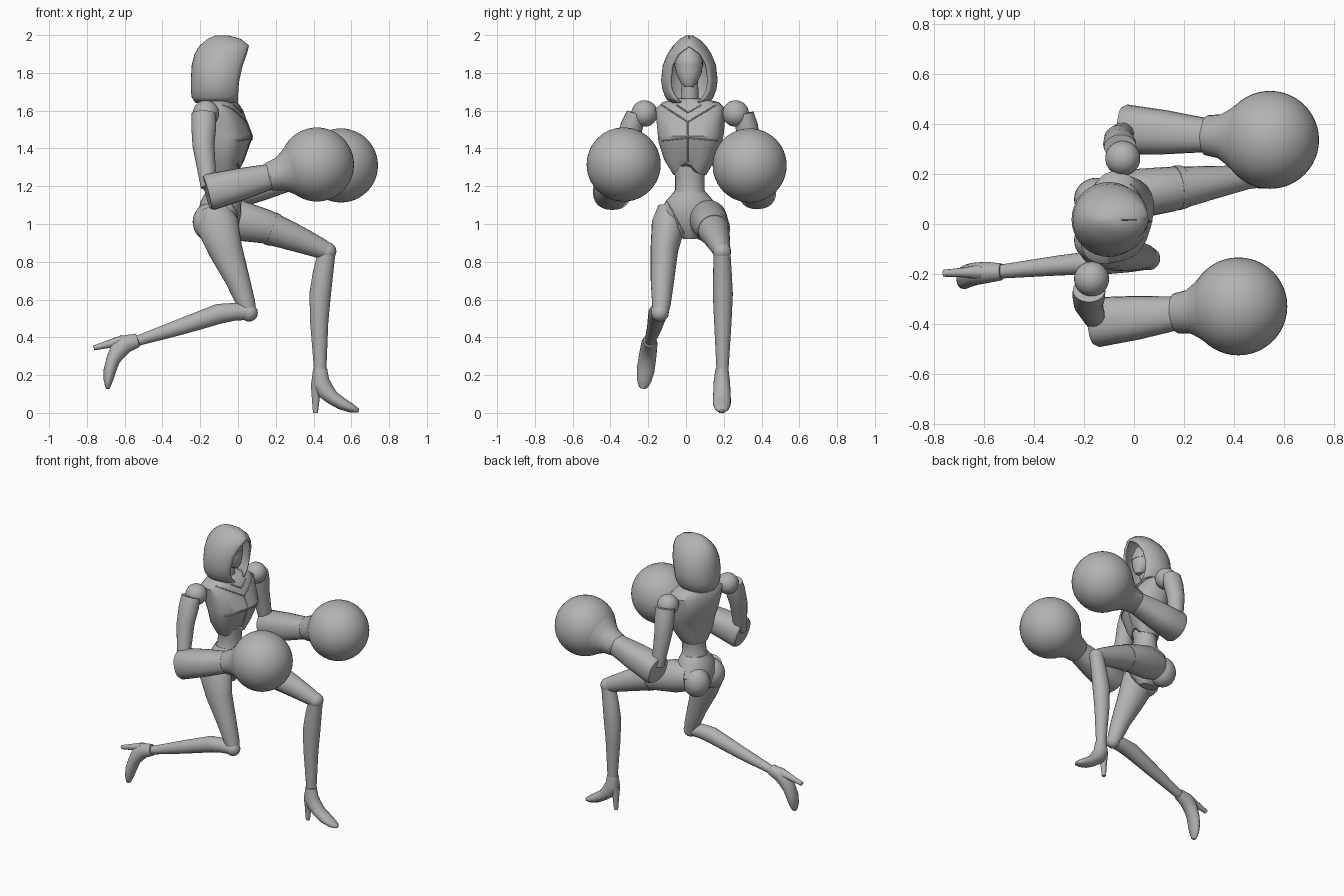
import bpy, bmesh
from math import pi, sin, cos, asin, radians, copysign
from mathutils import Vector, Matrix

if "Cube" in bpy.data.objects:
    bpy.data.objects.remove(bpy.data.objects["Cube"])

GREY = (0.45, 0.45, 0.45, 1)
mat = bpy.data.materials.new("plain_grey")
mat.use_nodes = True
mat.diffuse_color = GREY
mat.node_tree.nodes["Principled BSDF"].inputs["Base Color"].default_value = GREY


def finish(name, bm, angle=35):
    bmesh.ops.recalc_face_normals(bm, faces=bm.faces)
    me = bpy.data.meshes.new(name)
    bm.to_mesh(me)
    bm.free()
    ob = bpy.data.objects.new(name, me)
    bpy.context.collection.objects.link(ob)
    me.materials.append(mat)
    bpy.ops.object.select_all(action="DESELECT")
    ob.select_set(True)
    bpy.context.view_layer.objects.active = ob
    bpy.ops.object.shade_smooth_by_angle(angle=radians(angle))
    return ob


def loft(name, rings, side=(0, 1, 0), flat=False, power=1.0, sides=24, matrix=None, lift=0):
    """Skin rings of (x, y, z, half width, half depth) along a path."""
    bm = bmesh.new()
    pts = [Vector(r[:3]) for r in rings]
    loops = []
    for i, r in enumerate(rings):
        t = pts[min(i + 1, len(pts) - 1)] - pts[max(i - 1, 0)]
        t = Vector((0, 0, 1)) if flat else t.normalized()
        u = Vector(side)
        u = (u - t * u.dot(t)).normalized()
        v = u.cross(t)
        loop = []
        for k in range(sides):
            a = 2 * pi * k / sides
            c, s = cos(a), sin(a)
            co = (pts[i] + u * r[3] * copysign(abs(c) ** power, c)
                  + v * r[4] * copysign(abs(s) ** power, s))
            if i == 0 and lift:  # arch the front of the lower rim
                co.z += lift * max(0, s) ** 6
            loop.append(bm.verts.new(co))
        loops.append(loop)
    for a, b in zip(loops, loops[1:]):
        for k in range(sides):
            n = (k + 1) % sides
            bm.faces.new((a[k], a[n], b[n], b[k]))
    bm.faces.new(loops[0])
    bm.faces.new(loops[-1])
    if matrix:
        bm.transform(matrix)
    return finish(name, bm)


def ball(name, center, size, segments=32):
    size = Vector((size,) * 3) if isinstance(size, float) else Vector(size)
    bm = bmesh.new()
    bmesh.ops.create_uvsphere(bm, u_segments=segments, v_segments=segments // 2, radius=1)
    bm.transform(Matrix.Translation(center) @ Matrix.Diagonal((*size, 1)))
    return finish(name, bm)


def trim(name, path, target, steps=8):
    """Thin raised seam dropped onto the front of a part; path is in (y, z)."""
    bpy.context.view_layer.update()
    hits = []
    for (y0, z0), (y1, z1) in zip(path, path[1:]):
        for k in range(steps + 1):
            f = k / steps
            ok, loc, _, _ = target.ray_cast((1, y0 + (y1 - y0) * f, z0 + (z1 - z0) * f), (-1, 0, 0))
            if ok:
                hits.append(loc)
    cu = bpy.data.curves.new(name, "CURVE")
    cu.dimensions = "3D"
    cu.bevel_depth = 0.004
    cu.bevel_resolution = 1
    sp = cu.splines.new("POLY")
    sp.points.add(len(hits) - 1)
    for p, h in zip(sp.points, hits):
        p.co = (*h, 1)
    cu.materials.append(mat)
    bpy.context.collection.objects.link(bpy.data.objects.new(name, cu))


# Torso, turned slightly towards the right
TURN = (0.256, 0.966, 0)
loft("abdomen", [(-.085, .02, 1.1, .12, .1), (-.08, .02, 1.18, .078, .078),
                 (-.075, .02, 1.25, .078, .072), (-.075, .02, 1.38, .11, .085)], TURN, True)
chest = loft("rib_cage", [(-.075, .02, 1.26, .085, .08), (-.07, .02, 1.34, .135, .098),
                          (-.058, .022, 1.435, .168, .118), (-.062, .025, 1.465, .172, .135),
                          (-.085, .025, 1.55, .182, .122), (-.098, .025, 1.61, .188, .105),
                          (-.1, .025, 1.645, .15, .085), (-.1, .025, 1.665, .06, .06)],
             TURN, True, power=0.8, lift=.06)
for name, path in {"collar_seam": [(-.13, 1.63), (.01, 1.54), (.16, 1.63)],
                   "upper_collar_seam": [(-.05, 1.63), (.01, 1.59), (.08, 1.63)],
                   "bust_seam": [(-.13, 1.44), (.01, 1.455), (.17, 1.44)],
                   "breastbone_seam": [(.01, 1.54), (.01, 1.33)]}.items():
    trim(name, path, chest)

# Neck, head and hood
loft("neck", [(-.1, .02, 1.62, .05, .05), (-.085, .02, 1.78, .042, .045)])
loft("head", [(-.03, .015, 1.725, .022, .02), (-.045, .015, 1.75, .045, .05),
              (-.065, .015, 1.8, .068, .075), (-.07, .015, 1.86, .075, .08),
              (-.075, .015, 1.91, .058, .065), (-.08, .015, 1.945, .02, .03)], flat=True)
loft("visor_band", [(-.068, .015, 1.825, .074, .081), (-.07, .015, 1.85, .078, .084)], flat=True)

# Hood rows: z, back, front, half width, half opening
rows = [(1.64, -.225, 0, .105, .05), (1.67, -.245, 0, .127, .08), (1.71, -.25, .002, .143, .1),
        (1.76, -.25, .007, .15, .105), (1.84, -.245, .025, .141, .095), (1.9, -.23, .047, .117, .06),
        (1.945, -.203, .058, .087, .002), (1.98, -.16, .015, .05, .001), (1.998, -.12, -.05, .018, .001)]
bm = bmesh.new()
N = 28
skin = []
for z, xb, xf, ry, gap in rows:
    a0 = asin(gap / ry)
    rx = (xf - xb) / (1 + cos(a0))
    skin.append([bm.verts.new((xb + rx + rx * cos(a), .018 + ry * sin(a), z))
                 for a in (a0 + (2 * pi - 2 * a0) * k / N for k in range(N + 1))])
for a, b in zip(skin, skin[1:]):
    for k in range(N):
        bm.faces.new((a[k], a[k + 1], b[k + 1], b[k]))
bm.faces.new(skin[-1])
bmesh.ops.remove_doubles(bm, verts=bm.verts, dist=.005)
hood = finish("hood", bm, 50)
solid = hood.modifiers.new("thickness", "SOLIDIFY")
solid.thickness = .014
solid.offset = -1

# Pelvis
pelvis = loft("pelvis", [(-.1, .02, .92, .03, .06), (-.1, .02, .98, .11, .1), (-.1, .02, 1.05, .16, .115),
                         (-.09, .02, 1.12, .128, .108), (-.085, .02, 1.17, .085, .085)], flat=True)
for side, y in (("right", -.065), ("left", .1)):
    ball(side + "_buttock", (-.15, y, 1.01), (.09, .085, .1))
for name, path in {"right_hip_seam": [(-.1, 1.12), (-.01, .95)],
                   "left_hip_seam": [(.14, 1.12), (.05, .95)]}.items():
    trim(name, path, pelvis)

# Right leg, kneeling back
loft("right_thigh", [(-.13, -.075, 1.08, .075, .08), (-.11, -.092, 1.0, .09, .113), (-.065, -.115, .86, .073, .09),
                     (0, -.125, .7, .062, .064), (.042, -.13, .58, .05, .05), (.055, -.135, .53, .043, .043)])
ball("right_knee", (.058, -.138, .53), .047, 20)
loft("right_shin", [(.06, -.14, .535, .042, .042), (-.02, -.145, .535, .048, .047), (-.1, -.15, .525, .05, .053),
                    (-.3, -.166, .457, .04, .043), (-.53, -.19, .382, .028, .027)])

# Left leg, stepping forward
loft("left_thigh", [(-.1, .105, 1.03, .08, .09), (0, .12, 1.02, .1, .108), (.15, .14, .985, .09, .09),
                    (.32, .167, .92, .066, .07), (.44, .185, .87, .05, .053), (.475, .19, .855, .045, .045)])
loft("left_thigh_strap", [(.17, .144, .977, .09, .09), (.2, .148, .966, .086, .087)])
ball("left_knee", (.472, .19, .855), .049, 20)
loft("left_shin", [(.47, .19, .85, .045, .046), (.45, .193, .74, .049, .054), (.435, .195, .63, .053, .057),
                   (.43, .195, .48, .046, .048), (.435, .193, .23, .032, .033)])

# High heeled shoes
FOOT = [(0, 0, .015, .034, .037), (0, 0, -.05, .043, .048), (.025, 0, -.1, .045, .048),
        (.065, 0, -.14, .047, .037), (.115, 0, -.172, .047, .033), (.165, 0, -.195, .038, .024),
        (.195, 0, -.206, .025, .014), (.205, 0, -.209, .012, .008)]
HEEL = [(-.02, 0, -.06, .032, .03), (-.023, 0, -.13, .02, .022), (-.025, 0, -.22, .014, .013)]
poses = {"left": Matrix.Translation((.435, .19, .22)),
         "right": Matrix.Translation((-.545, -.192, .38)) @ Matrix.Rotation(radians(-8), 4, "X")
         @ Matrix.Rotation(radians(74), 4, "Y")}
for side, m in poses.items():
    loft(side + "_shoe", FOOT, matrix=m)
    loft(side + "_heel", HEEL, matrix=m, sides=12)

# Arms: shoulder joint, upper arm, forearm and round glove
arms = {"right": (Vector((-.17, -.22, 1.585)), Vector((-.165, -.395, 1.165)), Vector((.418, -.33, 1.315)), -1),
        "left": (Vector((-.045, .263, 1.585)), Vector((-.05, .38, 1.17)), Vector((.545, .337, 1.31)), 1)}
for side, (shoulder, elbow, glove, s) in arms.items():
    ball(side + "_shoulder", shoulder, .07)
    top = shoulder + Vector((-.01, .045 * s, .0))
    mid = shoulder.lerp(elbow, .4) + Vector((-.015, .03 * s, 0))
    low = elbow + Vector((.01, -.01 * s, .03))
    loft(side + "_upper_arm", [(*top, .05, .065), (*top.lerp(mid, .4), .06, .066),
                               (*mid, .056, .058), (*low, .04, .042)])
    along = lambda t, w, d: (*elbow.lerp(glove, t), w, d)
    loft(side + "_forearm", [along(0, .09, .088), along(.03, .1, .098), along(.3, .088, .086),
                             along(.6, .066, .066)], power=.85)
    loft(side + "_glove_cuff", [along(.55, .068, .068), along(.57, .08, .076), along(.66, .088, .088),
                                along(.72, .112, .112), along(.8, .15, .15)])
    ball(side + "_glove", glove, .196, 48)
